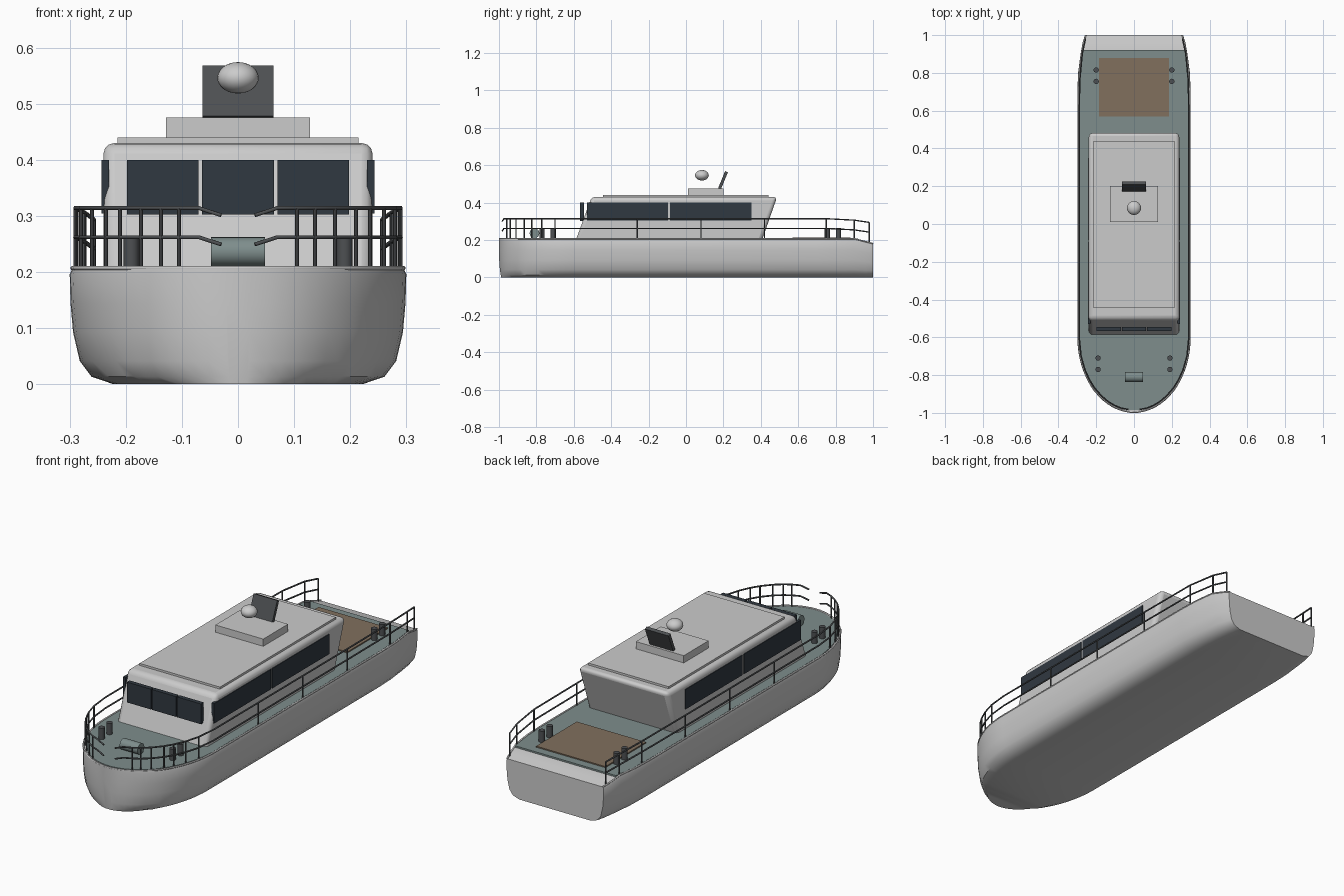
import bpy, bmesh
from math import sin, cos, pi, sqrt, radians

if "Cube" in bpy.data.objects:
    bpy.data.objects.remove(bpy.data.objects["Cube"])


def mat(name, r, g, b):
    m = bpy.data.materials.new(name)
    m.diffuse_color = (r, g, b, 1)
    m.use_nodes = True
    m.node_tree.nodes["Principled BSDF"].inputs["Base Color"].default_value = m.diffuse_color
    return m


TEAL = mat("deck_paint", 0.21, 0.27, 0.265)
GLASS = mat("dark_glass", 0.03, 0.04, 0.052)
DARK = mat("dark_metal", 0.075, 0.08, 0.085)
WOOD = mat("wood", 0.22, 0.16, 0.11)


def finish(ob, name, m=None, bevel=0, smooth=False):
    ob.name = name
    if m:
        ob.data.materials.append(m)
    if bevel:
        b = ob.modifiers.new("bevel", 'BEVEL')
        b.width, b.segments = bevel, 3
    if smooth:
        bpy.ops.object.select_all(action='DESELECT')
        ob.select_set(True)
        bpy.context.view_layer.objects.active = ob
        bpy.ops.object.shade_smooth_by_angle(angle=radians(35))
    return ob


def from_bm(bm, name, **kw):
    bmesh.ops.recalc_face_normals(bm, faces=bm.faces)
    me = bpy.data.meshes.new(name)
    bm.to_mesh(me)
    bm.free()
    ob = bpy.data.objects.new(name, me)
    bpy.context.collection.objects.link(ob)
    return finish(ob, name, **kw)


def box(name, x0, x1, y0, y1, z0, z1, rot=0, **kw):
    bpy.ops.mesh.primitive_cube_add(size=1, location=((x0 + x1) / 2, (y0 + y1) / 2, (z0 + z1) / 2))
    ob = bpy.context.object
    ob.scale = (x1 - x0, y1 - y0, z1 - z0)
    ob.rotation_euler.x = rot
    return finish(ob, name, **kw)


def cyl(name, r, h, loc, rot=(0, 0, 0), n=16, **kw):
    bpy.ops.mesh.primitive_cylinder_add(vertices=n, radius=r, depth=h, location=loc, rotation=rot)
    return finish(bpy.context.object, name, smooth=True, **kw)


def prism(name, pts, vec, **kw):
    bm = bmesh.new()
    f = bm.faces.new([bm.verts.new(p) for p in pts])
    r = bmesh.ops.extrude_face_region(bm, geom=[f])
    bmesh.ops.translate(bm, vec=vec, verts=[v for v in r["geom"] if isinstance(v, bmesh.types.BMVert)])
    return from_bm(bm, name, **kw)


def tube(name, pts, r, m=None):
    cu = bpy.data.curves.new(name, 'CURVE')
    cu.dimensions, cu.bevel_depth, cu.bevel_resolution = '3D', r, 1
    cu.use_fill_caps = True
    s = cu.splines.new('POLY')
    s.points.add(len(pts) - 1)
    for p, c in zip(s.points, pts):
        p.co = (*c, 1)
    ob = bpy.data.objects.new(name, cu)
    bpy.context.collection.objects.link(ob)
    bpy.ops.object.select_all(action='DESELECT')
    ob.select_set(True)
    bpy.context.view_layer.objects.active = ob
    bpy.ops.object.convert(target='MESH')
    return finish(bpy.context.object, name, m=m)


def sheer(y):
    return 0.206 - max(0, y - 0.9) * 0.26


# Plan outline: elliptical bow, straight sides, tapered stern
outline = [(max(0.02, 0.3 * sin(a)), -0.6 - 0.4 * cos(a))
           for a in [0] + [(0.12 + 0.88 * i / 14) * pi / 2 for i in range(15)]]
outline += [(0.3, 0), (0.3, 0.7), (0.296, 0.8), (0.283, 0.9), (0.272, 0.96), (0.26, 1.0)]

# Hull: lofted sections
SEC = [(0.985, 1), (1, 0.95), (0.995, 0.7), (0.98, 0.45), (0.94, 0.2), (0.87, 0.065), (0.74, 0)]
bm = bmesh.new()
rings = []
for w, y in outline:
    half = []
    for sx, sz in SEC:
        rake = 0.012 * (1 - sz) ** 4 if y < -0.9 else 0
        half.append((w * sx, y + rake, sheer(y) * sz))
    full = half + [(-x, yy, z) for x, yy, z in reversed(half)]
    rings.append([bm.verts.new(p) for p in full])
n = len(rings[0])
for a, b in zip(rings, rings[1:]):
    for i in range(n):
        j = (i + 1) % n
        bm.faces.new((a[i], a[j], b[j], b[i]))
bm.faces.new(rings[0])
bm.faces.new(rings[-1])
from_bm(bm, "hull", smooth=True)

# Deck surface and edge trim
inner = [(w * 0.965, y * 0.985 if y < -0.6 else y) for w, y in outline if y < 0.85] + [(0.27, 0.92)]
prism("deck", [(w, y, 0.198) for w, y in inner] + [(-w, y, 0.198) for w, y in reversed(inner)],
      (0, 0, 0.0105), m=TEAL)
edge = [(w * 0.983, y + (0.004 if y < -0.9 else 0), sheer(y) + 0.001) for w, y in outline]
tube("gunwale_trim", [(-x, y, z) for x, y, z in reversed(edge)] + edge, 0.004)

# Cabin: slanted block with rounded edges, roof layers
prism("cabin", [(-0.24, y, z) for y, z in [(-0.596, 0.18), (0.40, 0.18), (0.487, 0.43), (-0.505, 0.43)]],
      (0.48, 0, 0), bevel=0.02, smooth=True)
box("roof_panel", -0.215, 0.215, -0.445, 0.44, 0.425, 0.44)
box("roof_platform", -0.128, 0.128, 0.01, 0.2, 0.435, 0.475)
box("tilted_panel", -0.063, 0.063, 0.19, 0.206, 0.471, 0.569, rot=-0.39, m=DARK)
bpy.ops.mesh.primitive_uv_sphere_add(segments=24, ring_count=12, radius=1, location=(0, 0.085, 0.546))
bpy.context.object.scale = (0.037, 0.037, 0.028)
finish(bpy.context.object, "radar_dome", smooth=True)

# Windows
for x in (-0.134, 0, 0.134):
    box("front_window", x - 0.064, x + 0.064, -0.566, -0.545, 0.302, 0.4, m=GLASS)
for s in (-1, 1):
    for y0, y1 in ((-0.53, -0.095), (-0.085, 0.35)):
        a, b = sorted((s * 0.23, s * 0.2435))
        box("side_window", a, b, y0, y1, 0.304, 0.4, m=GLASS)

# Aft wooden hatch and bow winch
box("wood_deck", -0.185, 0.185, 0.57, 0.88, 0.2, 0.214, m=WOOD)
cyl("winch_drum", 0.026, 0.096, (0, -0.81, 0.236), (0, pi / 2, 0), n=24, m=TEAL)

# Mooring posts in pairs
for s in (-1, 1):
    for x, y in ((0.19, -0.71), (0.19, -0.77), (0.2, 0.755), (0.2, 0.815)):
        cyl("bollard", 0.014, 0.056, (s * x, y, 0.235), m=DARK)


# Railings, each side, with a gap at the bow
def bow_y(x):
    return -0.6 - 0.385 * sqrt(max(0, 1 - (x / 0.29) ** 2))


bow = [(x, bow_y(x)) for x in (0.07, 0.105, 0.137, 0.173, 0.21, 0.235, 0.26, 0.28)]
side = [(0.29, y) for y in (-0.6, -0.26, 0.08, 0.42)] + [(0.288, 0.75), (0.274, 0.9), (0.257, 0.98)]
drop = {0.75: 0.0, 0.9: 0.008, 0.98: 0.02}
for s in (-1, 1):
    for h in (0.314, 0.262):
        pts = [(s * 0.03, -0.982, h - 0.013)]
        pts += [(s * x, y, h - drop.get(y, 0)) for x, y in bow + side]
        tube("rail", pts, 0.0038, DARK)
    for x, y in bow[1:] + side[1:]:
        d = drop.get(y, 0)
        cyl("rail_post", 0.0036, 0.116, (s * x, y, 0.256 - d), n=8, m=DARK)
